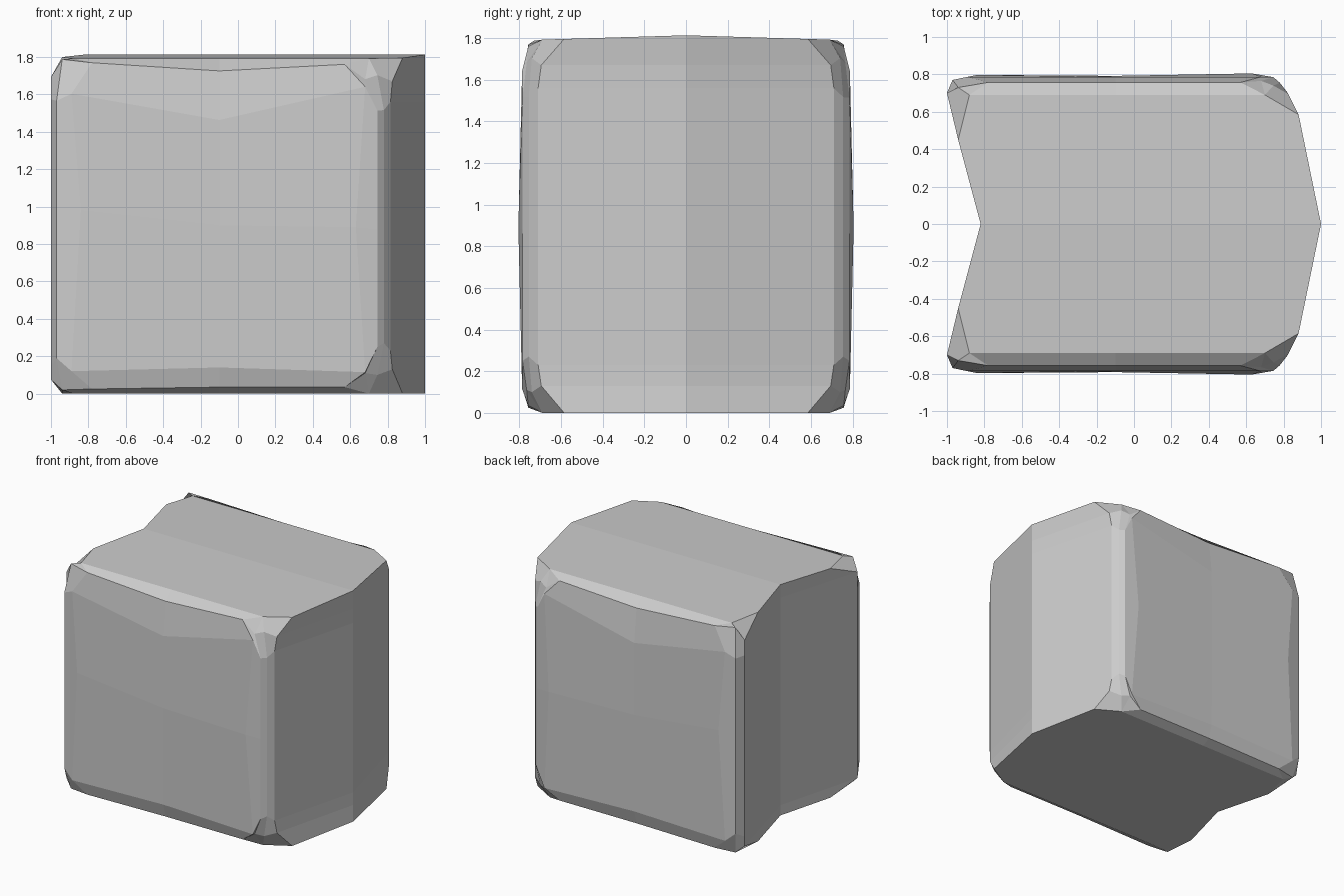
import bpy, bmesh

if "Cube" in bpy.data.objects:
    bpy.data.objects.remove(bpy.data.objects["Cube"])

TOP = 1.813

# Vertical edge columns of the front half, from left centre round to right centre:
# cap (x, y), crease (x, y, h), edge (x, y, h), middle (x, y, z), top height factor
COLUMNS = [
    ((-.82, 0), (-.82, 0, .08), (-.82, 0, .15), (-.82, 0, .95), 1.3),
    ((-.94, -.45), (-1, -.70, .075), (-1, -.70, .15), (-1, -.70, .98), 1.6),
    ((-.88, -.69), (-.94, -.73, .02), (-.97, -.77, .19), (-.97, -.77, .98), 1.3),
    ((-.88, -.69), (-.78, -.757, .025), (-.89, -.787, .12), (-.84, -.797, .98), 1.75),
    ((-.10, -.69), (-.10, -.757, .035), (-.10, -.787, .14), (-.10, -.792, .90), 2.5),
    ((.70, -.69), (.57, -.757, .035), (.68, -.787, .115), (.63, -.805, .89), 1.5),
    ((.70, -.69), (.68, -.765, .11), (.745, -.785, .25), (.745, -.785, .88), 1.2),
    ((.70, -.69), (.745, -.74, .10), (.78, -.755, .27), (.78, -.755, .88), 1.1),
    ((.88, -.585), (.825, -.695, .13), (.815, -.71, .23), (.815, -.71, .88), 1.1),
    ((1, 0), (1, 0, .13), (1, 0, .23), (1, 0, .86), 1.1),
]


def column_points(cap, crease, edge, mid, k):
    """Points of one column from the bottom cap up to the top cap."""
    upper = [(x, y, TOP - h * k) for x, y, h in (edge, crease)]
    return [(*cap, 0), crease, edge, mid, *upper, (*cap, TOP + .03 * cap[1])]


bm = bmesh.new()
verts = {}


def add_face(points):
    """Add a face, merging shared points and dropping collapsed sides."""
    ring = []
    for p in points:
        key = tuple(round(c, 4) + 0.0 for c in p)
        v = verts.get(key) or verts.setdefault(key, bm.verts.new(key))
        if v not in ring:
            ring.append(v)
    if len(ring) > 2:
        bm.faces.new(ring)


# Chipped sides and flat caps, front half and its mirror image
for side in (1, -1):
    cols = [[(x, y * side, z) for x, y, z in column_points(*c)] for c in COLUMNS]
    for a, b in zip(cols, cols[1:]):
        for i in range(len(a) - 1):
            add_face((a[i], b[i], b[i + 1], a[i + 1]))
    add_face([c[0] for c in cols])
    add_face([c[-1] for c in cols])

bmesh.ops.recalc_face_normals(bm, faces=bm.faces[:])
mesh = bpy.data.meshes.new("stone_block")
bm.to_mesh(mesh)
bm.free()
block = bpy.data.objects.new("stone_block", mesh)
bpy.context.collection.objects.link(block)
